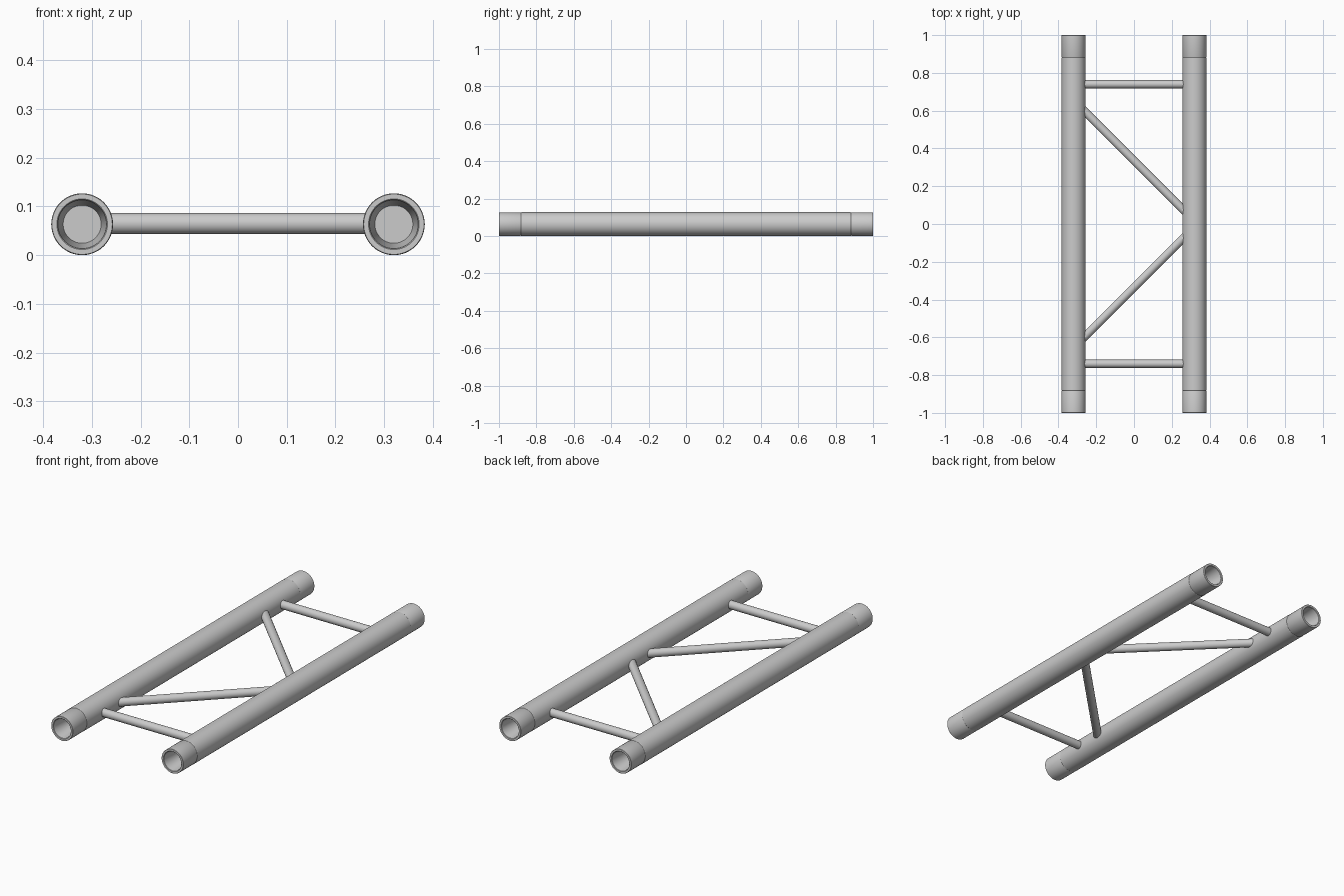
import bpy, bmesh, math
from mathutils import Vector

if "Cube" in bpy.data.objects:
    bpy.data.objects.remove(bpy.data.objects["Cube"])

R, CX, SEG = 0.0635, 0.32, 48


def finish(bm, name):
    bmesh.ops.recalc_face_normals(bm, faces=bm.faces)
    me = bpy.data.meshes.new(name)
    bm.to_mesh(me)
    bm.free()
    ob = bpy.data.objects.new(name, me)
    bpy.context.collection.objects.link(ob)
    bpy.ops.object.select_all(action='DESELECT')
    ob.select_set(True)
    bpy.context.view_layer.objects.active = ob
    bpy.ops.object.shade_smooth_by_angle(angle=math.radians(30))
    return ob


def lathe_tube(name, x, z, half):
    """Revolve a mirrored (radius, y) profile around the tube axis."""
    profile = half + [(r, -y) for r, y in reversed(half)]
    bm = bmesh.new()
    rings = []
    for r, y in profile:
        rings.append([bm.verts.new((x + r * math.cos(2 * math.pi * i / SEG), y,
                                    z + r * math.sin(2 * math.pi * i / SEG)))
                      for i in range(SEG)])
    for a, b in zip(rings, rings[1:]):
        for i in range(SEG):
            j = (i + 1) % SEG
            bm.faces.new((a[i], a[j], b[j], b[i]))
    bm.faces.new(rings[0])
    bm.faces.new(rings[-1])
    return finish(bm, name)


def rod(name, p, q, r=0.0215):
    p, q = Vector(p), Vector(q)
    bm = bmesh.new()
    bmesh.ops.create_cone(bm, cap_ends=True, segments=32, radius1=r, radius2=r,
                          depth=(q - p).length)
    ob = finish(bm, name)
    ob.location = (p + q) / 2
    ob.rotation_euler = (q - p).to_track_quat('Z', 'Y').to_euler()
    return ob


# Main chords: tapered end sockets, rim, and a fine seam behind each coupler
half = [(0.039, -0.89), (0.050, -0.998), (0.052, -1.0), (0.062, -1.0),
        (0.063, -0.999), (0.063, -0.886), (0.0622, -0.884),
        (0.0622, -0.882), (R, -0.880)]
for side, s in (("left", -1), ("right", 1)):
    lathe_tube(f"{side}_main_tube", s * CX, R, half)

# Cross bars and diagonal braces, mirrored front to back
Z = 0.065
for end, s in (("front", -1), ("back", 1)):
    rod(f"{end}_cross_bar", (-0.28, s * 0.74, Z), (0.28, s * 0.74, Z))
    rod(f"{end}_diagonal_brace", (-0.28, s * 0.615, Z), (0.28, s * 0.055, Z))
